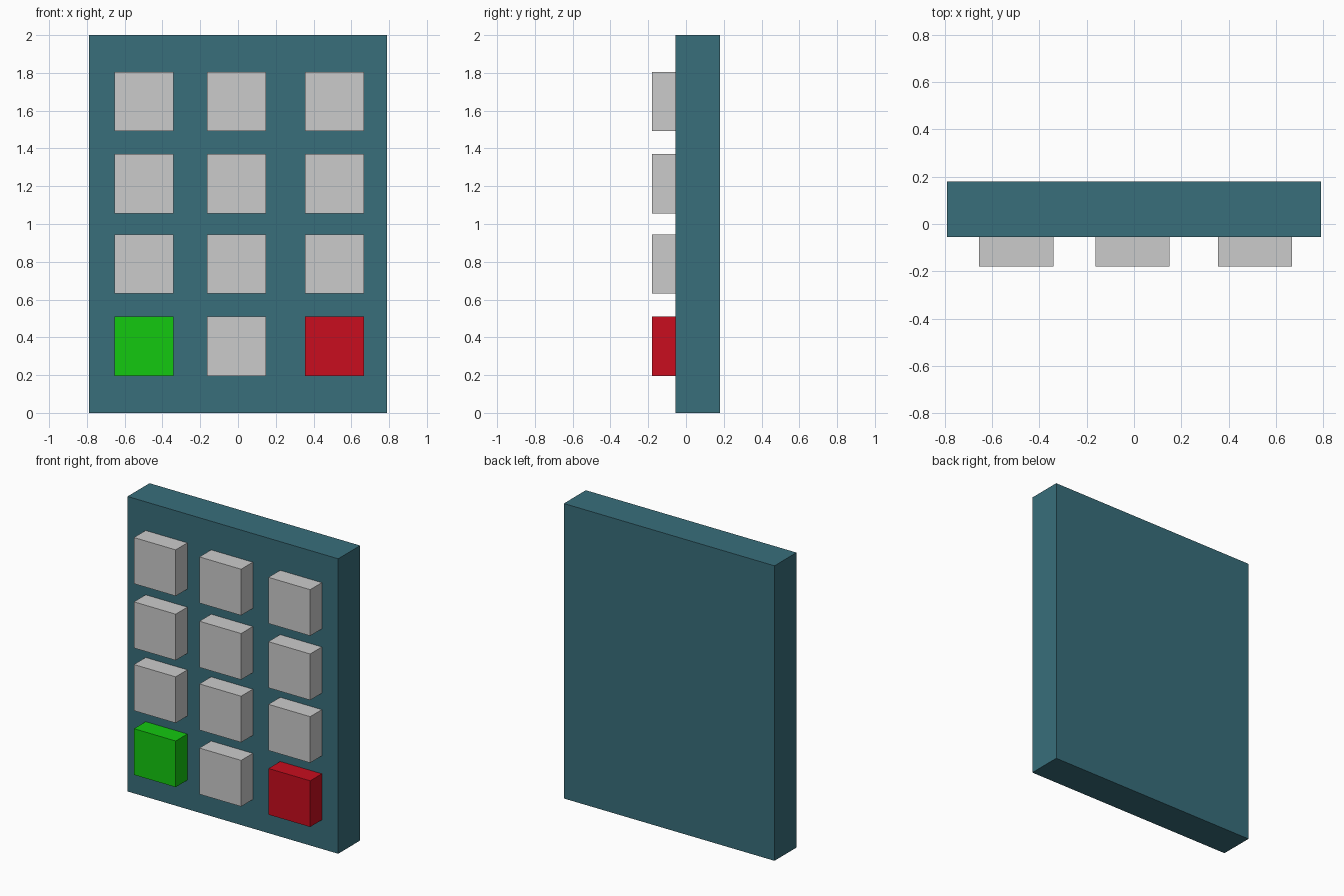
import bpy

if "Cube" in bpy.data.objects:
    bpy.data.objects.remove(bpy.data.objects["Cube"])


def material(name, rgb):
    m = bpy.data.materials.new(name)
    m.diffuse_color = (*rgb, 1.0)
    m.use_nodes = True
    m.node_tree.nodes["Principled BSDF"].inputs["Base Color"].default_value = m.diffuse_color
    return m


def box(name, center, size, mat=None):
    bpy.ops.mesh.primitive_cube_add(size=1, location=center)
    ob = bpy.context.object
    ob.name = name
    ob.scale = size
    bpy.ops.object.transform_apply(location=False, rotation=False, scale=True)
    if mat:
        ob.data.materials.append(mat)
    return ob


teal = material("teal", (0.04, 0.156, 0.198))
green = material("green", (0.007, 0.58, 0.005))
red = material("red", (0.578, 0.004, 0.013))

# Backing panel
FRONT, BACK = -0.055, 0.18
box("panel", (0, (FRONT + BACK) / 2, 1), (1.58, BACK - FRONT, 2), teal)

# Keys: 3 columns by 4 rows, bottom corners coloured
KEY, KEY_FRONT = 0.313, -0.18
columns = (-0.498, -0.007, 0.511)
rows = (0.353, 0.788, 1.213, 1.649)
colours = {(0, 0): green, (0, 2): red}
for r, z in enumerate(rows):
    for c, x in enumerate(columns):
        box(f"key_row{r + 1}_col{c + 1}", (x, (KEY_FRONT + FRONT) / 2, z),
            (KEY, FRONT - KEY_FRONT, KEY), colours.get((r, c)))
